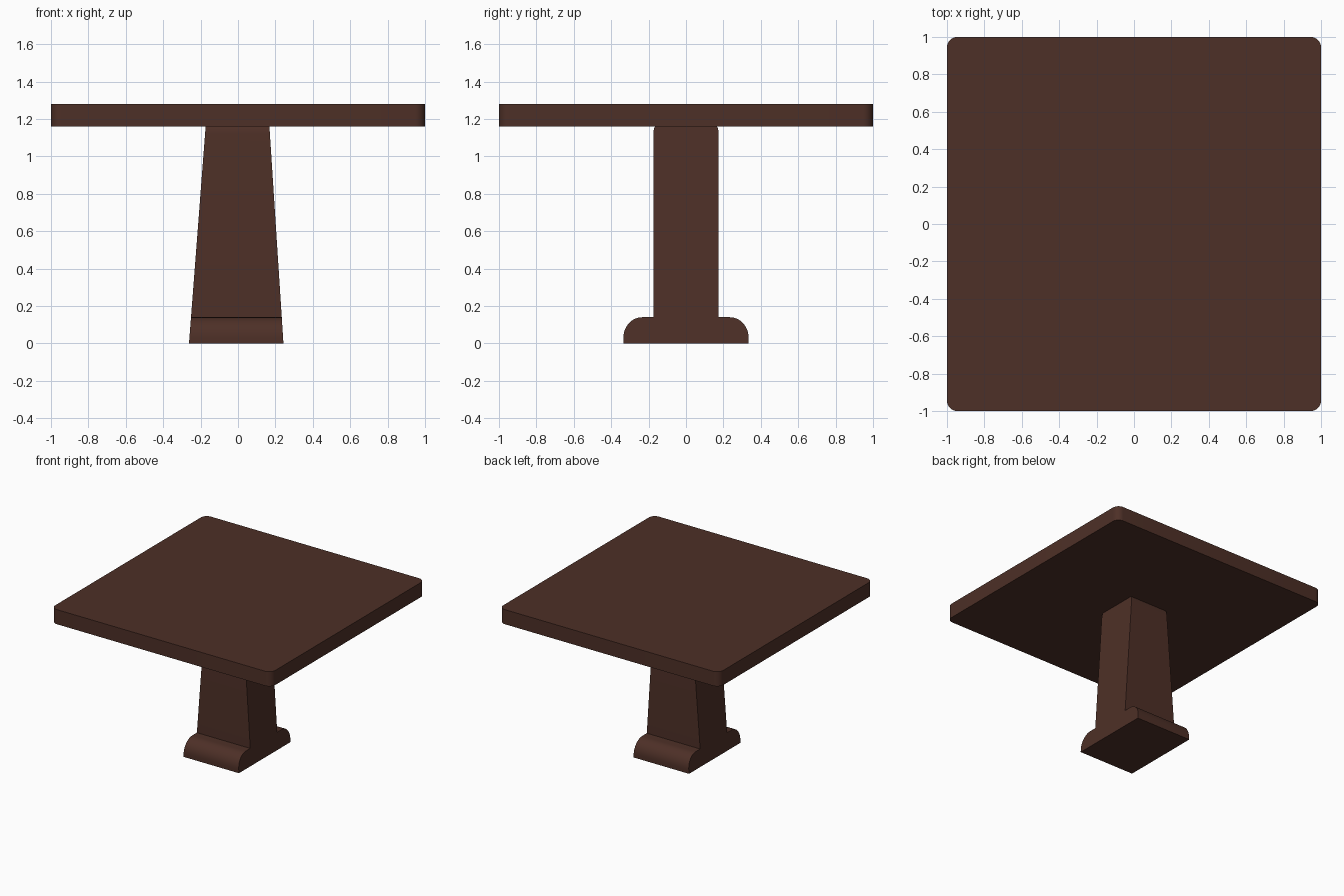
import bpy, bmesh, math

if "Cube" in bpy.data.objects:
    bpy.data.objects.remove(bpy.data.objects["Cube"])

wood = bpy.data.materials.new("dark brown wood")
wood.diffuse_color = (0.075, 0.029, 0.020, 1)
wood.use_nodes = True
wood.node_tree.nodes["Principled BSDF"].inputs["Base Color"].default_value = wood.diffuse_color


def arc(cx, cy, r, a0, a1, n, ry=None):
    """Points along an elliptical arc, angles in degrees."""
    ry = ry or r
    angles = [math.radians(a0 + (a1 - a0) * i / n) for i in range(n + 1)]
    return [(cx + r * math.cos(a), cy + ry * math.sin(a)) for a in angles]


def prism(name, lower, upper):
    """Solid between two matching outlines."""
    bm = bmesh.new()
    a = [bm.verts.new(p) for p in lower]
    b = [bm.verts.new(p) for p in upper]
    bm.faces.new(a)
    bm.faces.new(b)
    n = len(a)
    for i in range(n):
        j = (i + 1) % n
        bm.faces.new((a[i], a[j], b[j], b[i]))
    bmesh.ops.recalc_face_normals(bm, faces=bm.faces)
    mesh = bpy.data.meshes.new(name)
    bm.to_mesh(mesh)
    bm.free()
    mesh.materials.append(wood)
    ob = bpy.data.objects.new(name, mesh)
    bpy.context.collection.objects.link(ob)
    bpy.ops.object.select_all(action='DESELECT')
    ob.select_set(True)
    bpy.context.view_layer.objects.active = ob
    bpy.ops.object.shade_smooth_by_angle(angle=math.radians(30))
    return ob


# Square top with rounded corners
r = 0.055
outline = []
for k, (sx, sy) in enumerate([(1, 1), (-1, 1), (-1, -1), (1, -1)]):
    outline += arc(sx * (1 - r), sy * (1 - r), r, 90 * k, 90 * k + 90, 8)
prism("table_top", [(x, y, 1.16) for x, y in outline],
      [(x, y, 1.28) for x, y in outline])

# Pedestal: side profile with rounded feet, swept along x and tapering upwards
half = [(0.335, 0.0)]
half += arc(0.235, 0.03, 0.10, 0, 90, 10, 0.11)
half += [(0.175, 0.14), (0.175, 1.12), (0.172, 1.145), (0.165, 1.162)]
profile = half + [(-y, z) for y, z in reversed(half)]


def side(x0, x1):
    return [(x0 + (x1 - x0) * z / 1.16, y, z) for y, z in profile]


prism("pedestal", side(-0.262, -0.173), side(0.243, 0.168))
